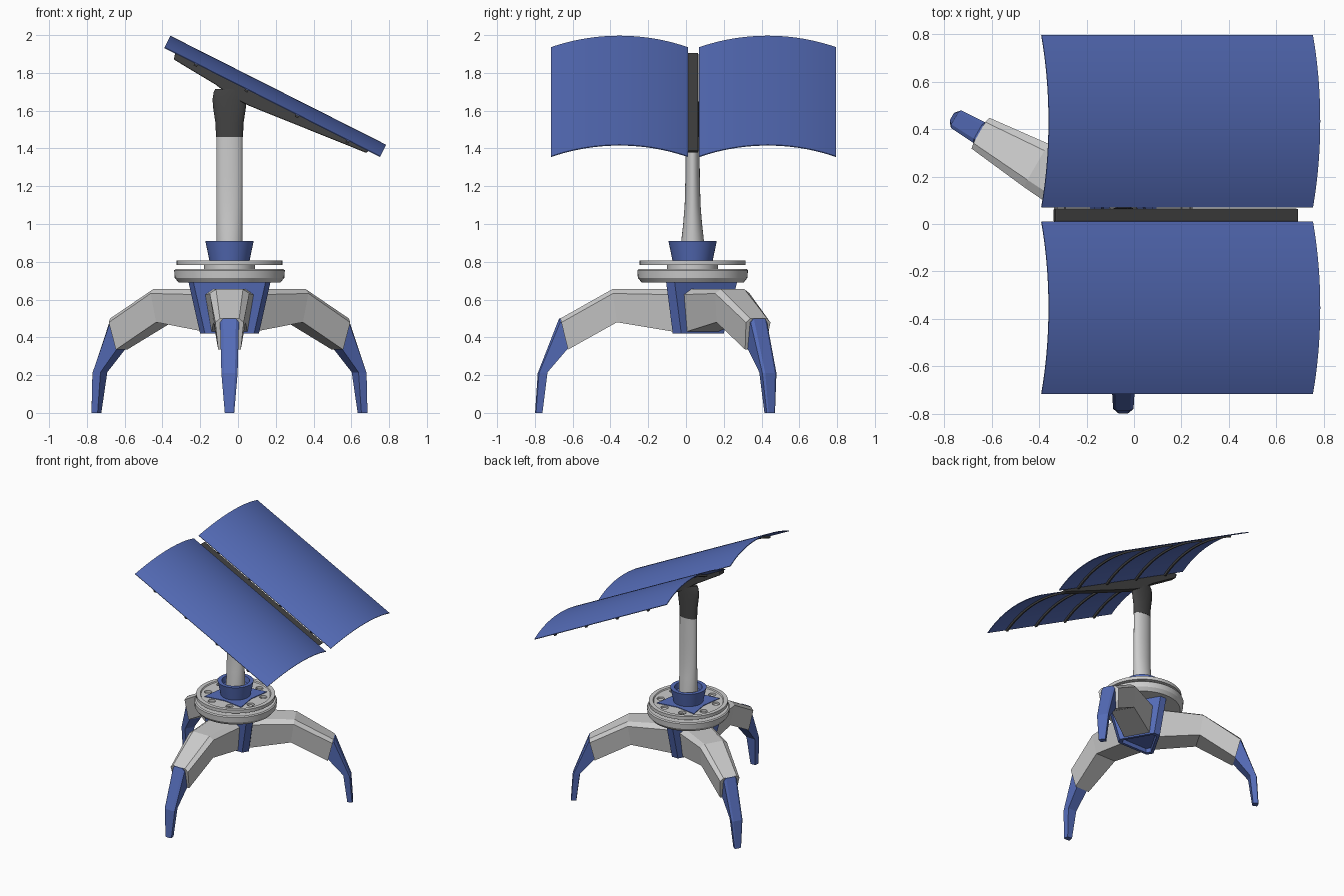
import bpy, bmesh
from math import sin, cos, pi, radians, sqrt, asin
from mathutils import Matrix, Vector

if "Cube" in bpy.data.objects:
    bpy.data.objects.remove(bpy.data.objects["Cube"])

CX, CY = -0.045, 0.035            # mast axis
AXIS = Matrix.Translation((CX, CY, 0))


def material(name, color):
    m = bpy.data.materials.new(name)
    m.diffuse_color = (*color, 1)
    m.use_nodes = True
    m.node_tree.nodes["Principled BSDF"].inputs["Base Color"].default_value = m.diffuse_color
    return m


BLUE = material("blue", (0.09, 0.15, 0.48))
DARK = material("dark", (0.055, 0.055, 0.055))


def finish(name, bm, mat=None, matrix=None, smooth=False):
    bmesh.ops.recalc_face_normals(bm, faces=bm.faces)
    me = bpy.data.meshes.new(name)
    bm.to_mesh(me)
    bm.free()
    ob = bpy.data.objects.new(name, me)
    bpy.context.collection.objects.link(ob)
    if mat:
        me.materials.append(mat)
    if matrix:
        ob.matrix_world = matrix
    if smooth:
        bpy.ops.object.select_all(action='DESELECT')
        ob.select_set(True)
        bpy.context.view_layer.objects.active = ob
        bpy.ops.object.shade_smooth_by_angle(angle=radians(30))
    return ob


def loft(name, rings, mat=None, matrix=None, smooth=False, cap=True):
    """Skin closed rings of equal length; cap the ends, or close ring-to-ring."""
    bm = bmesh.new()
    vs = [[bm.verts.new(p) for p in r] for r in rings]
    pairs = list(zip(vs, vs[1:]))
    if cap:
        bm.faces.new(vs[0])
        bm.faces.new(vs[-1])
    else:
        pairs.append((vs[-1], vs[0]))
    n = len(vs[0])
    for a, b in pairs:
        for i in range(n):
            j = (i + 1) % n
            bm.faces.new((a[i], a[j], b[j], b[i]))
    return finish(name, bm, mat, matrix, smooth)


def ellipse(z, rx, ry, n=40):
    return [(rx * cos(2 * pi * i / n), ry * sin(2 * pi * i / n), z) for i in range(n)]


def lathe(name, profile, mat=None):
    return loft(name, [ellipse(z, r, r, 56) for r, z in profile], mat, AXIS, True)


# Legs: chamfered sections (top r, top z, bottom r, bottom z, half width, bottom half width)
def section(tr, tz, br, bz, w, wb):
    t, b = Vector((0, -tr, tz)), Vector((0, -br, bz))
    s = t.lerp(b, 0.13)
    x = Vector((1, 0, 0))
    return [b - x * wb, b + x * wb, s + x * w, t + x * w * 0.68, t - x * w * 0.68, s - x * w]


thigh = [(0.10, 0.655, 0.10, 0.43, 0.13, 0.095),
         (0.425, 0.655, 0.40, 0.48, 0.105, 0.085),
         (0.70, 0.50, 0.66, 0.335, 0.075, 0.06)]
shin = [(0.69, 0.50, 0.655, 0.345, 0.05, 0.045),
        (0.707, 0.50, 0.665, 0.335, 0.05, 0.045),
        (0.82, 0.21, 0.768, 0.215, 0.043, 0.036),
        (0.834, 0.0, 0.795, 0.0, 0.025, 0.02)]
for k, side in enumerate(("front", "right", "left")):
    turn = AXIS @ Matrix.Rotation(k * 2 * pi / 3, 4, 'Z')
    loft(side + "_leg", [section(*s) for s in thigh], None, turn)
    loft(side + "_foot", [section(*s) for s in shin], BLUE, turn)


# Hub: tapered triangle with cut corners and a recessed underside
def hub_ring(z, face, corner):
    h = sqrt(3) * face - (2 * face - corner) / cos(pi / 6)
    pts = []
    for k in range(3):
        rot = Matrix.Rotation(k * 2 * pi / 3, 3, 'Z')
        pts += [rot @ Vector((-h, -face, z)), rot @ Vector((h, -face, z))]
    return pts


loft("hub", [hub_ring(0.69, 0.14, 0.235), hub_ring(0.42, 0.105, 0.165),
             hub_ring(0.42, 0.085, 0.138), hub_ring(0.45, 0.082, 0.133)], BLUE, AXIS)

# Turntable: lower plate, spindle, upper plate with bored holes
lathe("lower_plate", [(0.27, 0.69), (0.29, 0.715), (0.293, 0.755), (0.285, 0.762)])
lathe("spindle", [(0.135, 0.755), (0.135, 0.79)])
upper = lathe("upper_plate", [(0.28, 0.782), (0.28, 0.807), (0.25, 0.807), (0.245, 0.799)])

bm = bmesh.new()
for k in range(8):
    a = (k + 0.5) * pi / 4
    bmesh.ops.create_cone(bm, cap_ends=True, segments=20, radius1=0.027, radius2=0.027, depth=0.1,
                          matrix=Matrix.Translation((0.2 * cos(a), 0.2 * sin(a), 0.79)))
cutter = finish("hole_cutter", bm, None, AXIS)
cutter.hide_render = True
cutter.display_type = 'WIRE'
cut = upper.modifiers.new("holes", 'BOOLEAN')
cut.object, cut.operation, cut.solver = cutter, 'DIFFERENCE', 'EXACT'


# Blue star inlay under the mast
def star(z):
    return [((0.225, 0.135)[i % 2] * cos(pi / 4 * (i + 1)),
             (0.225, 0.135)[i % 2] * sin(pi / 4 * (i + 1)), z) for i in range(8)]


loft("star_inlay", [star(0.795), star(0.804)], BLUE, AXIS)

# Mast: cup, oval column and dark head
lathe("mast_cup", [(0.105, 0.80), (0.128, 0.91), (0.098, 0.91), (0.09, 0.87)], BLUE)
loft("mast", [ellipse(*s) for s in ((0.85, 0.07, 0.062), (0.91, 0.07, 0.06), (1.0, 0.07, 0.05),
                                    (1.1, 0.07, 0.042), (1.25, 0.07, 0.038), (1.46, 0.07, 0.037))],
     None, AXIS, True)
loft("mast_head", [ellipse(*s) for s in ((1.46, 0.071, 0.038), (1.54, 0.075, 0.036),
                                         (1.61, 0.086, 0.034), (1.66, 0.09, 0.032),
                                         (1.70, 0.083, 0.03), (1.715, 0.075, 0.028))],
     DARK, AXIS, True)

# Tilted frame for beam and panels
TILT = Matrix.Translation((0.1825, 0, 1.6475)) @ Matrix.Rotation(radians(26.8), 4, 'Y')

# Beam: keel-shaped side profile
keel = [(-0.577, 0.0), (-0.567, -0.036), (-0.31, -0.055), (-0.2, -0.075),
        (-0.1, -0.075), (0.565, -0.018), (0.573, 0.0)]
beam = loft("beam", [[(u, y, v) for u, v in keel] for y in (0.008, 0.065)], DARK, TILT)
bev = beam.modifiers.new("edge", 'BEVEL')
bev.width, bev.segments = 0.006, 2


# Panels: thin vaulted sheets, with arched ribs beneath
def arch(name, yc, u0, u1, drop, thick, mat, half=0.3625, sag=0.068, n=32):
    R = (half ** 2 + sag ** 2) / (2 * sag)
    amax = asin(half / R)

    def arc(r):
        angles = [amax * (2 * i / n - 1) for i in range(n + 1)]
        return [(yc + r * sin(a), sag - R + r * cos(a)) for a in angles]
    outline = arc(R - drop) + arc(R - drop - thick)[::-1]
    return loft(name, [[(u, y, v) for y, v in outline] for u in (u0, u1)], mat, TILT, True)


for side, yc in (("near", -0.3525), ("far", 0.4325)):
    arch(side + "_panel", yc, -0.64, 0.64, 0, 0.005, BLUE)
    for k in range(4):
        u = -0.45 + 0.3 * k
        arch(f"{side}_rib_{k + 1}", yc, u - 0.009, u + 0.009, 0.004, 0.014, DARK)
